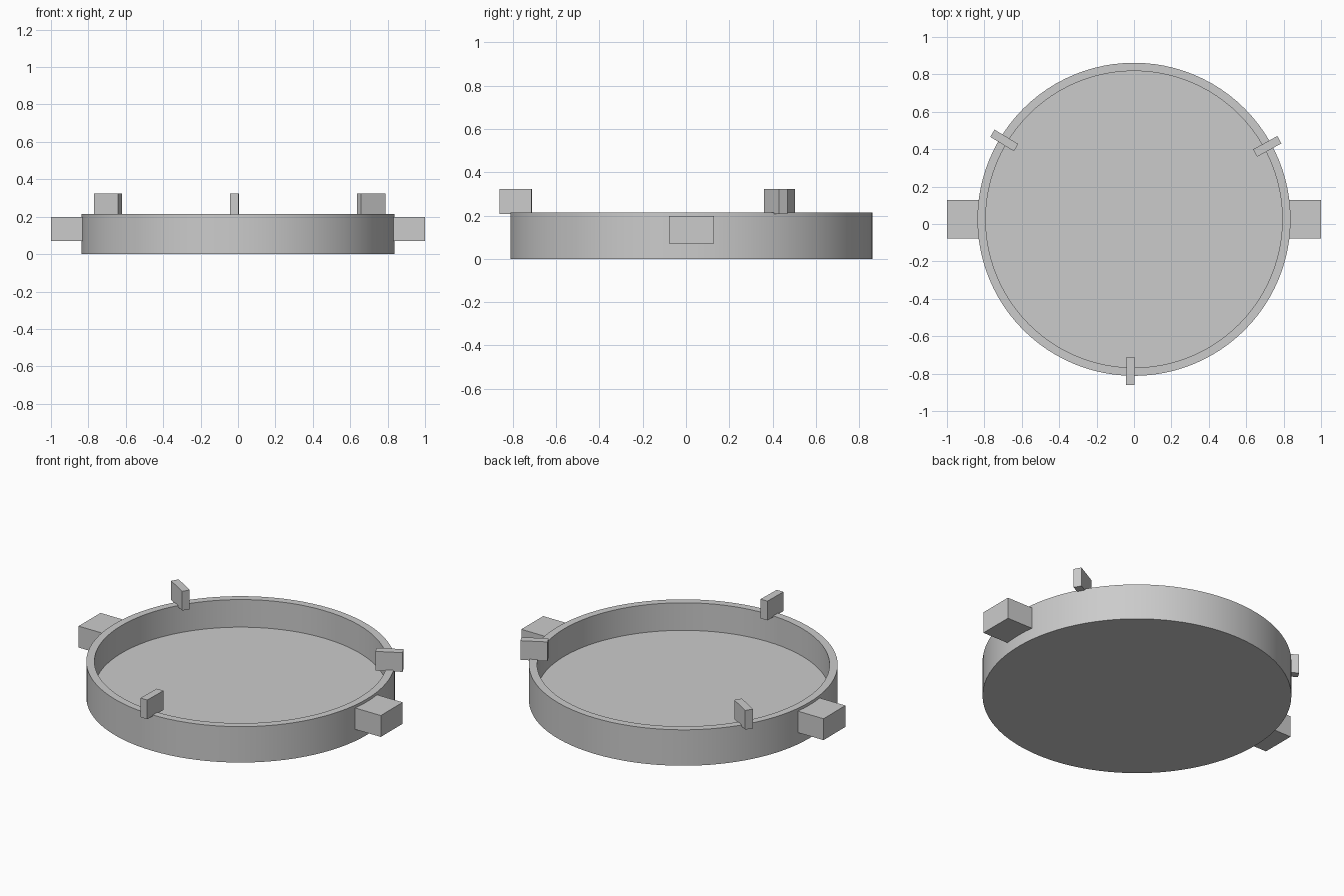
import bpy, bmesh, math
from mathutils import Matrix, Vector

if "Cube" in bpy.data.objects:
    bpy.data.objects.remove(bpy.data.objects["Cube"])

CENTRE_Y = 0.025
SEGMENTS = 96

grey = bpy.data.materials.new("plain grey")
grey.diffuse_color = (0.6, 0.6, 0.6, 1)
grey.use_nodes = True
grey.node_tree.nodes["Principled BSDF"].inputs["Base Color"].default_value = grey.diffuse_color


def finish(name, bm):
    bmesh.ops.recalc_face_normals(bm, faces=bm.faces)
    mesh = bpy.data.meshes.new(name)
    bm.to_mesh(mesh)
    bm.free()
    mesh.materials.append(grey)
    obj = bpy.data.objects.new(name, mesh)
    bpy.context.collection.objects.link(obj)
    return obj


def box(name, size, centre, angle=0.0):
    """Box of the given size, pushed out to centre and turned about the dish axis."""
    bm = bmesh.new()
    bmesh.ops.create_cube(bm, size=1)
    bmesh.ops.scale(bm, vec=size, verts=bm.verts)
    bmesh.ops.translate(bm, vec=centre, verts=bm.verts)
    turn = Matrix.Translation((0, CENTRE_Y, 0)) @ Matrix.Rotation(angle, 4, "Z")
    bmesh.ops.transform(bm, matrix=turn, verts=bm.verts)
    return finish(name, bm)


# Dish: one solid profile (radius, height) from the underside over the rim to the floor
profile = [(0.837, 0.0), (0.837, 0.215), (0.793, 0.215), (0.793, 0.05)]
bm = bmesh.new()
rings = []
for radius, z in profile:
    rings.append([bm.verts.new((radius * math.cos(2 * math.pi * i / SEGMENTS),
                                CENTRE_Y + radius * math.sin(2 * math.pi * i / SEGMENTS), z))
                  for i in range(SEGMENTS)])
for a, b in zip(rings, rings[1:]):
    for i in range(SEGMENTS):
        j = (i + 1) % SEGMENTS
        bm.faces.new((a[i], a[j], b[j], b[i]))
bm.faces.new(rings[0])    # underside
bm.faces.new(rings[-1])   # floor
dish = finish("dish", bm)
bpy.context.view_layer.objects.active = dish
dish.select_set(True)
bpy.ops.object.shade_smooth_by_angle(angle=math.radians(30))

# Block handles on both sides, sunk into the wall
for name, angle in (("right_handle", 0), ("left_handle", math.pi)):
    box(name, (0.19, 0.207, 0.128), (0.905, 0, 0.134), angle)

# Three upright tabs straddling the rim, evenly spaced
for k, name in enumerate(("right_tab", "left_tab", "front_tab")):
    box(name, (0.148, 0.045, 0.115), (0.812, 0, 0.2655), math.radians(28.7 + 120 * k))
